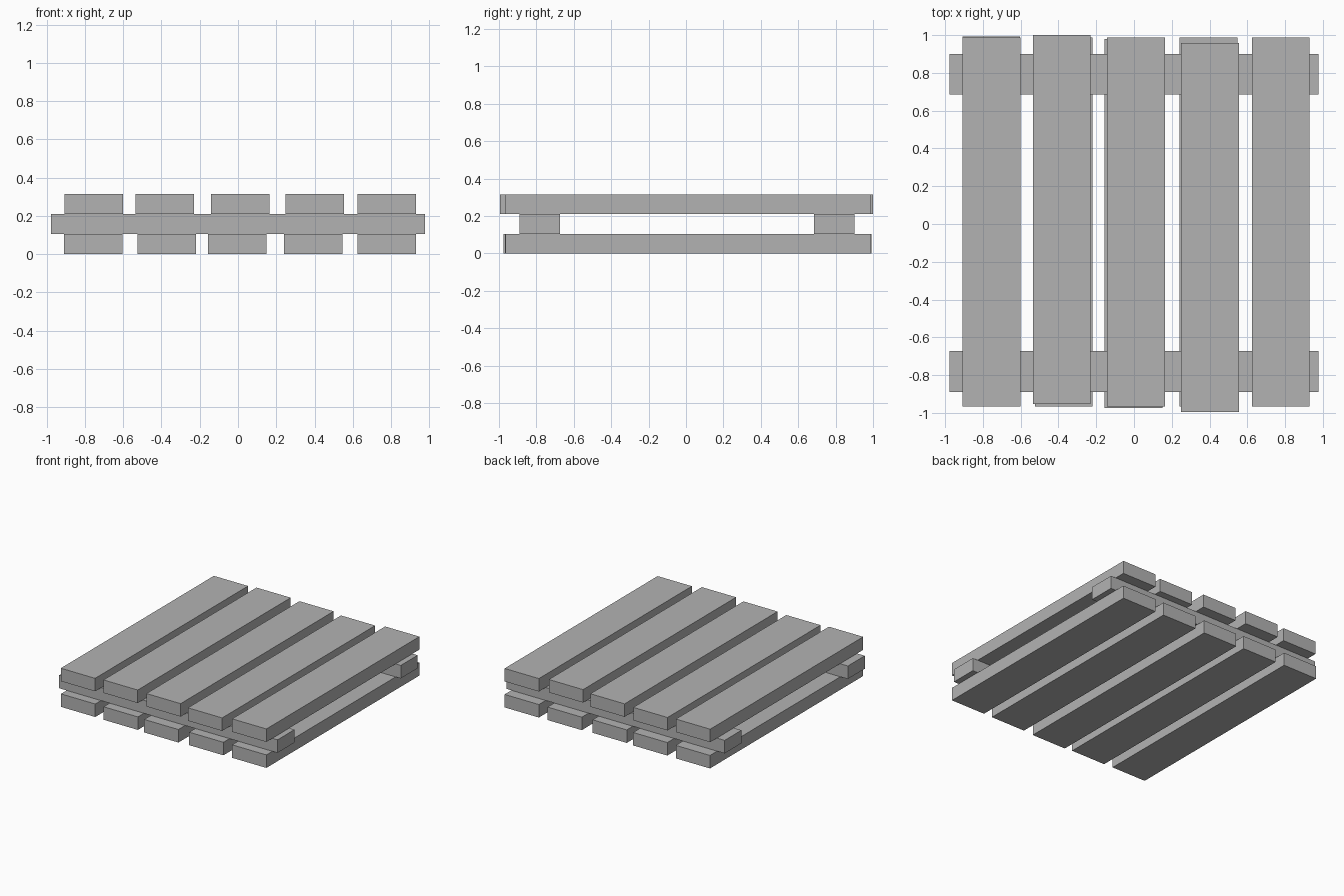
import bpy

cube = bpy.data.objects.get("Cube")
if cube:
    bpy.data.objects.remove(cube, do_unlink=True)

# Single flat grey for all the timber
grey = bpy.data.materials.new("plain_grey")
grey.use_nodes = True
COLOUR = (0.45, 0.45, 0.45, 1)
grey.diffuse_color = COLOUR
grey.node_tree.nodes["Principled BSDF"].inputs["Base Color"].default_value = COLOUR

THICK = 0.105
PLANK = (0.306, 1.954, THICK)
RAIL = (1.952, 0.216, THICK)


def board(name, size, x, y, layer):
    """A sharp-edged board resting on the given layer of the stack."""
    bpy.ops.mesh.primitive_cube_add(size=1, location=(x, y, (layer + 0.5) * THICK))
    obj = bpy.context.object
    obj.name = name
    obj.scale = size
    bpy.ops.object.transform_apply(location=False, rotation=False, scale=True)
    obj.data.materials.append(grey)


# Planks laid slightly unevenly: (x, y) centres from right to left
bottom = [(-0.756, 0.015), (-0.372, 0.011), (-0.003, 0.002), (0.394, 0.01), (0.777, 0.011)]
top = [(-0.754, 0.01), (-0.382, 0.023), (0.011, 0.01), (0.402, -0.018), (0.777, 0.011)]

for i, (x, y) in enumerate(bottom, 1):
    board(f"bottom_plank_{i}", PLANK, x, y, 0)
for i, (x, y) in enumerate(top, 1):
    board(f"top_plank_{i}", PLANK, x, y, 2)

# Cross rails between the two decks
board("front_rail", RAIL, 0, -0.781, 1)
board("back_rail", RAIL, 0, 0.793, 1)
